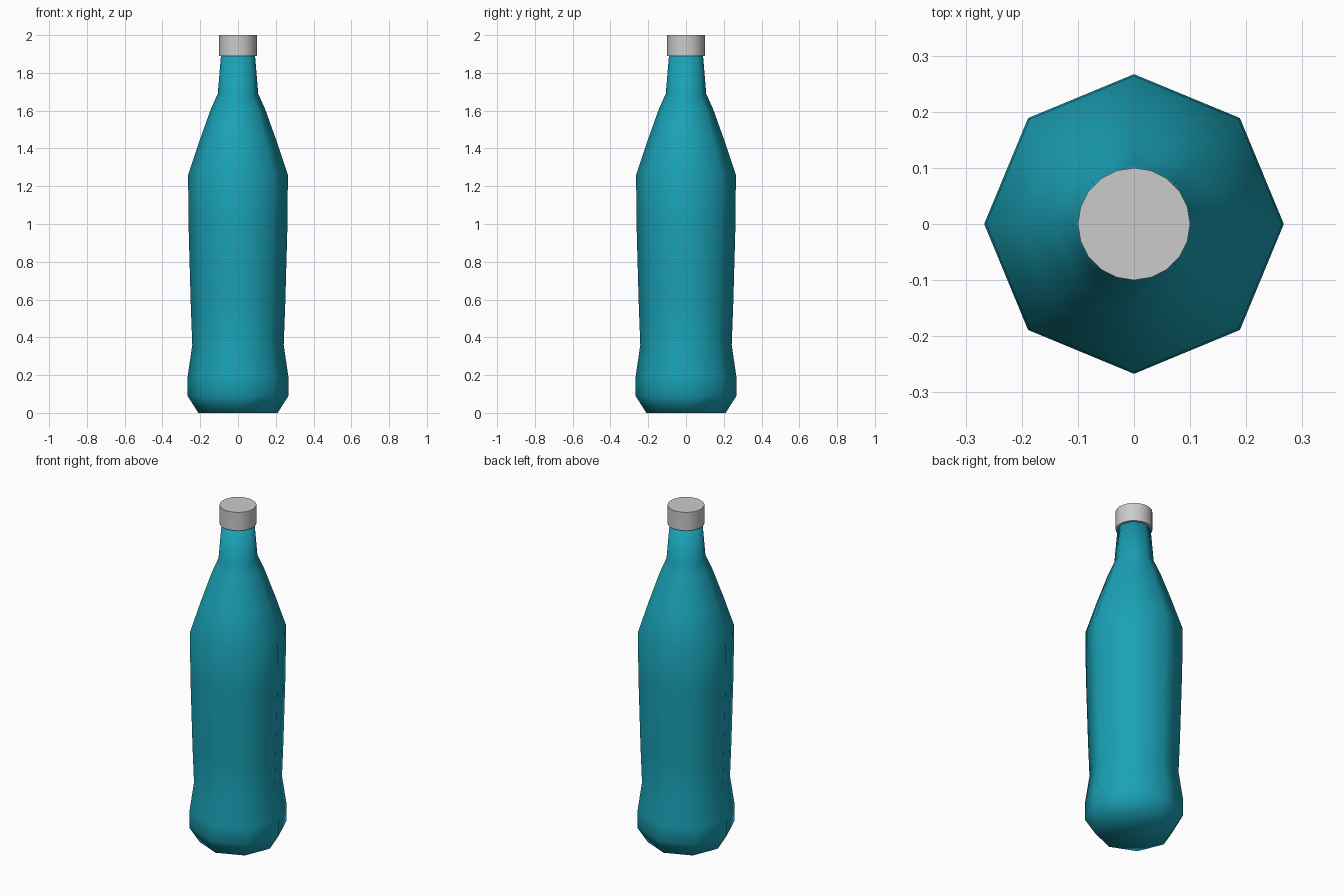
import bpy, bmesh, math

if "Cube" in bpy.data.objects:
    bpy.data.objects.remove(bpy.data.objects["Cube"])


def lathe(name, profile, sides):
    """Revolve (radius, z) points around z and close both ends."""
    bm = bmesh.new()
    rings = []
    for r, z in profile:
        angles = [2 * math.pi * i / sides for i in range(sides)]
        rings.append([bm.verts.new((r * math.cos(a), r * math.sin(a), z)) for a in angles])
    for low, high in zip(rings, rings[1:]):
        for i in range(sides):
            j = (i + 1) % sides
            bm.faces.new((low[i], low[j], high[j], high[i]))
    bm.faces.new(rings[0][::-1])
    bm.faces.new(rings[-1])
    for f in bm.faces:
        f.smooth = True
    mesh = bpy.data.meshes.new(name)
    bm.to_mesh(mesh)
    bm.free()
    obj = bpy.data.objects.new(name, mesh)
    bpy.context.collection.objects.link(obj)
    return obj


# Eight-sided bottle body, smooth shaded
body = lathe("bottle_body", [
    (0.21, 0.0), (0.267, 0.09), (0.267, 0.19), (0.242, 0.36), (0.25, 0.57),
    (0.262, 1.0), (0.264, 1.26), (0.204, 1.44), (0.143, 1.61),
    (0.107, 1.69), (0.09, 1.895)], 8)
glass = bpy.data.materials.new("teal_glass")
glass.diffuse_color = (0.01, 0.36, 0.47, 1.0)
glass.use_nodes = True
glass.node_tree.nodes["Principled BSDF"].inputs["Base Color"].default_value = glass.diffuse_color
body.data.materials.append(glass)

# Round screw cap with sharp rims
cap = lathe("bottle_cap", [(0.1, 1.89), (0.1, 2.0)], 20)
bpy.ops.object.select_all(action='DESELECT')
cap.select_set(True)
bpy.context.view_layer.objects.active = cap
bpy.ops.object.shade_smooth_by_angle(angle=math.radians(40))
